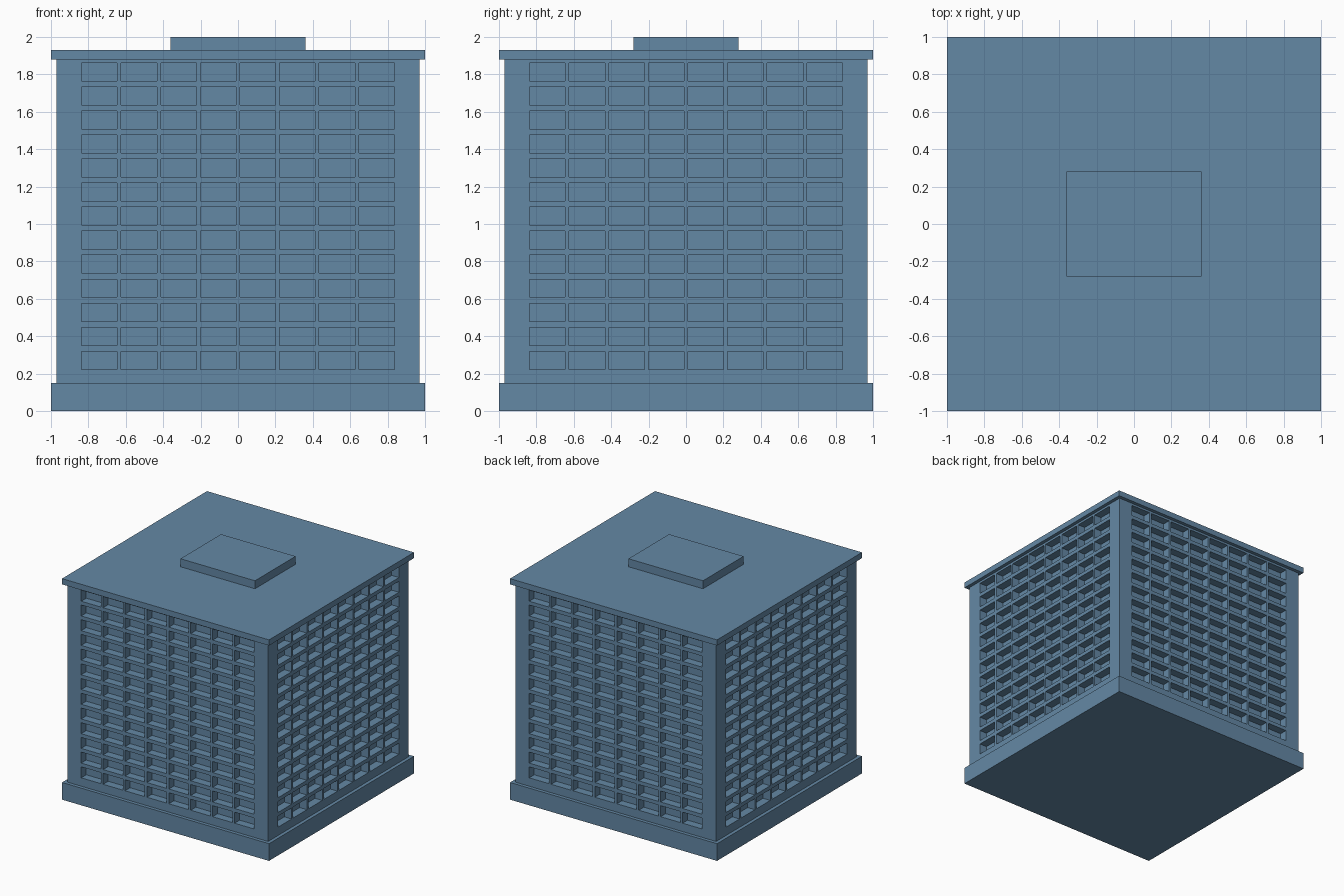
import bpy, bmesh
from math import pi
from mathutils import Matrix, Vector

if "Cube" in bpy.data.objects:
    bpy.data.objects.remove(bpy.data.objects["Cube"])

HALF = 0.97            # half width of the tower
Z0, Z1 = 0.15, 1.88    # tower bottom and top
COLS, ROWS = 8, 13
WIN_W, STEP_X = 0.19, 0.2117
WIN_H, STEP_Z = 0.096, 0.1285
FIRST_X, FIRST_Z = -(7 * STEP_X + WIN_W) / 2, 0.223
DEPTH = 0.07

blue = bpy.data.materials.new("slate_blue")
blue.diffuse_color = (0.127, 0.246, 0.376, 1)
blue.use_nodes = True
blue.node_tree.nodes["Principled BSDF"].inputs["Base Color"].default_value = blue.diffuse_color


def box(name, sx, sy, z0, z1):
    bm = bmesh.new()
    bmesh.ops.create_cube(bm, size=1)
    bmesh.ops.scale(bm, vec=(sx, sy, z1 - z0), verts=bm.verts)
    bmesh.ops.translate(bm, vec=(0, 0, (z0 + z1) / 2), verts=bm.verts)
    return finish(name, bm)


def finish(name, bm):
    mesh = bpy.data.meshes.new(name)
    bm.to_mesh(mesh)
    bm.free()
    mesh.materials.append(blue)
    obj = bpy.data.objects.new(name, mesh)
    bpy.context.collection.objects.link(obj)
    return obj


def cuts(lo, hi, first, size, step, count):
    inner = [first + i * step + s for i in range(count) for s in (0, size)]
    return [lo] + inner + [hi]


def facade(bm, turn):
    # wall grid: odd cells are windows, pushed inward
    xs = cuts(-HALF, HALF, FIRST_X, WIN_W, STEP_X, COLS)
    zs = cuts(Z0, Z1, FIRST_Z, WIN_H, STEP_Z, ROWS)
    grid = [[bm.verts.new(turn @ Vector((x, -HALF, z))) for x in xs] for z in zs]
    windows = []
    for j in range(len(zs) - 1):
        for i in range(len(xs) - 1):
            f = bm.faces.new((grid[j][i], grid[j][i + 1],
                              grid[j + 1][i + 1], grid[j + 1][i]))
            if i % 2 and j % 2:
                windows.append(f)
    panes = bmesh.ops.extrude_discrete_faces(bm, faces=windows)["faces"]
    inward = turn @ Vector((0, DEPTH, 0))
    bmesh.ops.translate(bm, vec=inward, verts=list({v for f in panes for v in f.verts}))


# four window walls
tower = bmesh.new()
for k in range(4):
    facade(tower, Matrix.Rotation(k * pi / 2, 3, 'Z'))
bmesh.ops.remove_doubles(tower, verts=tower.verts, dist=1e-4)
finish("tower_walls", tower)

# plinth, roof slab and rooftop plant room
box("plinth", 2, 2, 0, Z0)
box("roof_slab", 2, 2, Z1, 1.93)
box("plant_room", 0.72, 0.56, 1.93, 2)
